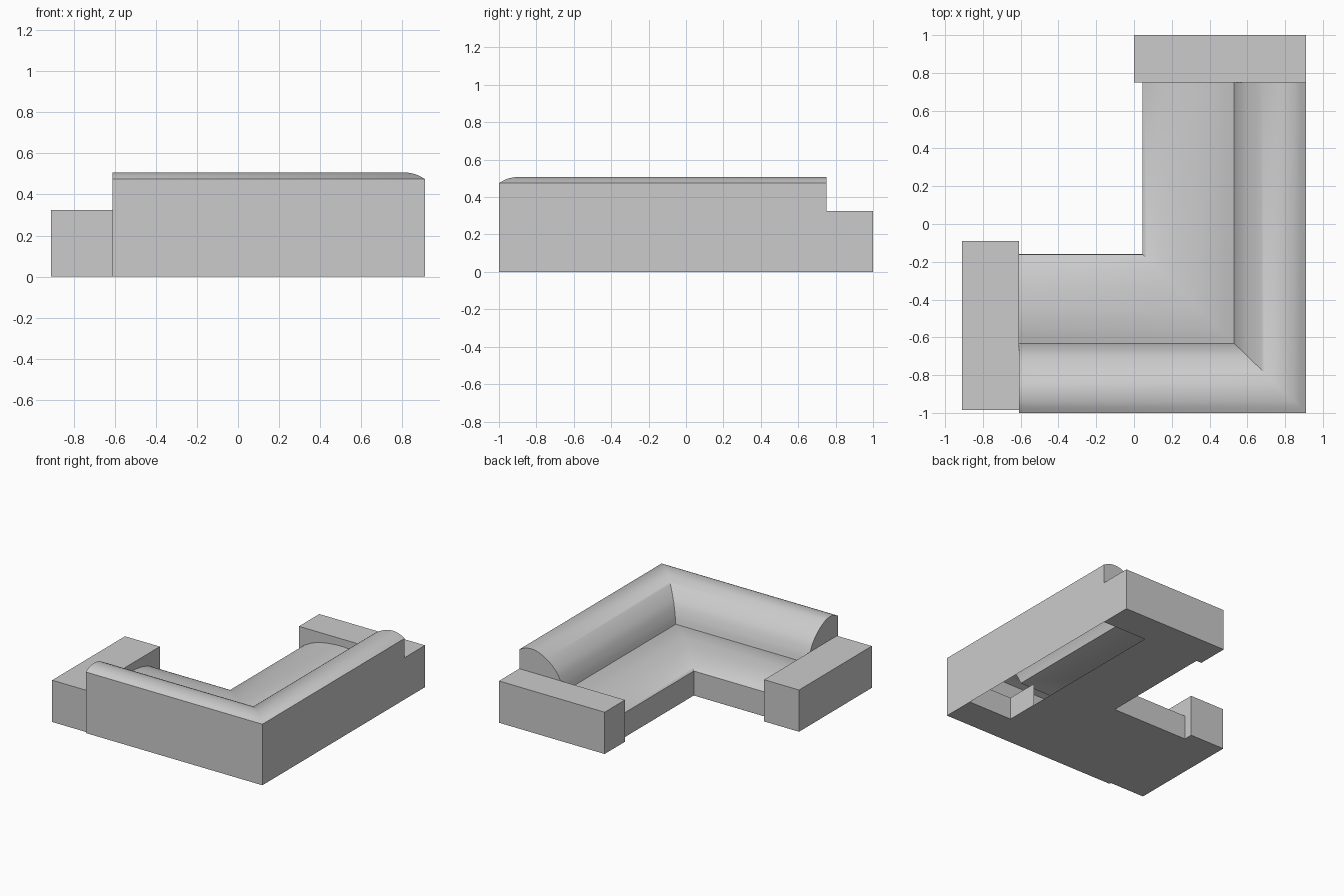
import bpy
import bmesh
import math

if "Cube" in bpy.data.objects:
    bpy.data.objects.remove(bpy.data.objects["Cube"], do_unlink=True)

grey = bpy.data.materials.new("grey_fabric")
grey.use_nodes = True
COLOUR = (0.6, 0.6, 0.6, 1)
grey.diffuse_color = COLOUR
grey.node_tree.nodes["Principled BSDF"].inputs["Base Color"].default_value = COLOUR


def finish(bm, name):
    mesh = bpy.data.meshes.new(name)
    bm.to_mesh(mesh)
    bm.free()
    mesh.materials.append(grey)
    obj = bpy.data.objects.new(name, mesh)
    bpy.context.collection.objects.link(obj)
    return obj


def box(name, x0, x1, y0, y1, z0, z1):
    bm = bmesh.new()
    bmesh.ops.create_cube(bm, size=1)
    for v in bm.verts:
        v.co = (x0 + (v.co.x + 0.5) * (x1 - x0),
                y0 + (v.co.y + 0.5) * (y1 - y0),
                z0 + (v.co.z + 0.5) * (z1 - z0))
    return finish(bm, name)


def spline(points, steps=5):
    """Smooth curve through the points."""
    pts = [points[0]] + points + [points[-1]]
    out = []
    for a, b, c, d in zip(pts, pts[1:], pts[2:], pts[3:]):
        for i in range(steps):
            t = i / steps
            out.append(tuple(
                0.5 * (2 * q + (r - p) * t + (2 * p - 5 * q + 4 * r - s) * t * t
                       + (3 * q - p - 3 * r + s) * t ** 3)
                for p, q, r, s in zip(a, b, c, d)))
    return out + [points[-1]]


RIGHT_END, BACK_END = -0.61, 0.75   # where the arms begin
DEPTH_Y = 0.97                      # front run is slightly shallower

# Cross-section: distance in from the outer face, height
backrest = spline([(0, 0.475), (0.05, 0.499), (0.11, 0.507), (0.17, 0.495),
                   (0.25, 0.452), (0.32, 0.385), (0.36, 0.31), (0.38, 0.245)])
seat = spline([(0.38, 0.245), (0.46, 0.261), (0.56, 0.267), (0.69, 0.255),
               (0.79, 0.228), (0.865, 0.19)])
profile = [(0, 0)] + backrest + seat[1:] + [(0.865, 0)]

# Seat and backrest swept round the corner with a mitre
bm = bmesh.new()
rows = [[], [], []]
for d, z in profile:
    x, y = 0.91 - d, -1 + d * DEPTH_Y
    for row, co in zip(rows, ((RIGHT_END, y, z), (x, y, z), (x, BACK_END, z))):
        row.append(bm.verts.new(co))
for a, b in zip(rows, rows[1:]):
    for i in range(len(profile) - 1):
        bm.faces.new((a[i], b[i], b[i + 1], a[i + 1]))
bm.faces.new(rows[0])
bm.faces.new(rows[2][::-1])
bmesh.ops.recalc_face_normals(bm, faces=bm.faces)
body = finish(bm, "seat_and_backrest")
bpy.ops.object.select_all(action="DESELECT")
body.select_set(True)
bpy.context.view_layer.objects.active = body
bpy.ops.object.shade_smooth_by_angle(angle=math.radians(40))

# Base, left open beneath the long backrest
HOLE_X, HOLE_Y, SEAT_X, SEAT_Y = 0.53, -0.745, 0.045, -0.16
bm = bmesh.new()
for x0, x1, y0, y1 in ((RIGHT_END, 0.91, -1, HOLE_Y),
                       (RIGHT_END, HOLE_X, HOLE_Y, SEAT_Y),
                       (SEAT_X, HOLE_X, SEAT_Y, BACK_END)):
    bm.faces.new([bm.verts.new((x, y, 0)) for x, y in
                  ((x0, y0), (x0, y1), (x1, y1), (x1, y0))])
# Low walls at the inner corner of the opening
WALL = 0.175
for a, b in (((0.91, HOLE_Y), (HOLE_X, HOLE_Y)),
             ((HOLE_X, HOLE_Y), (HOLE_X, HOLE_Y + 0.26))):
    bm.faces.new([bm.verts.new(co) for co in
                  ((*a, 0), (*b, 0), (*b, WALL), (*a, WALL))])
finish(bm, "base")

# Arm blocks at both ends
box("right_arm", -0.91, RIGHT_END, -0.985, -0.09, 0, 0.325)
box("back_arm", 0, 0.91, BACK_END, 1, 0, 0.325)
